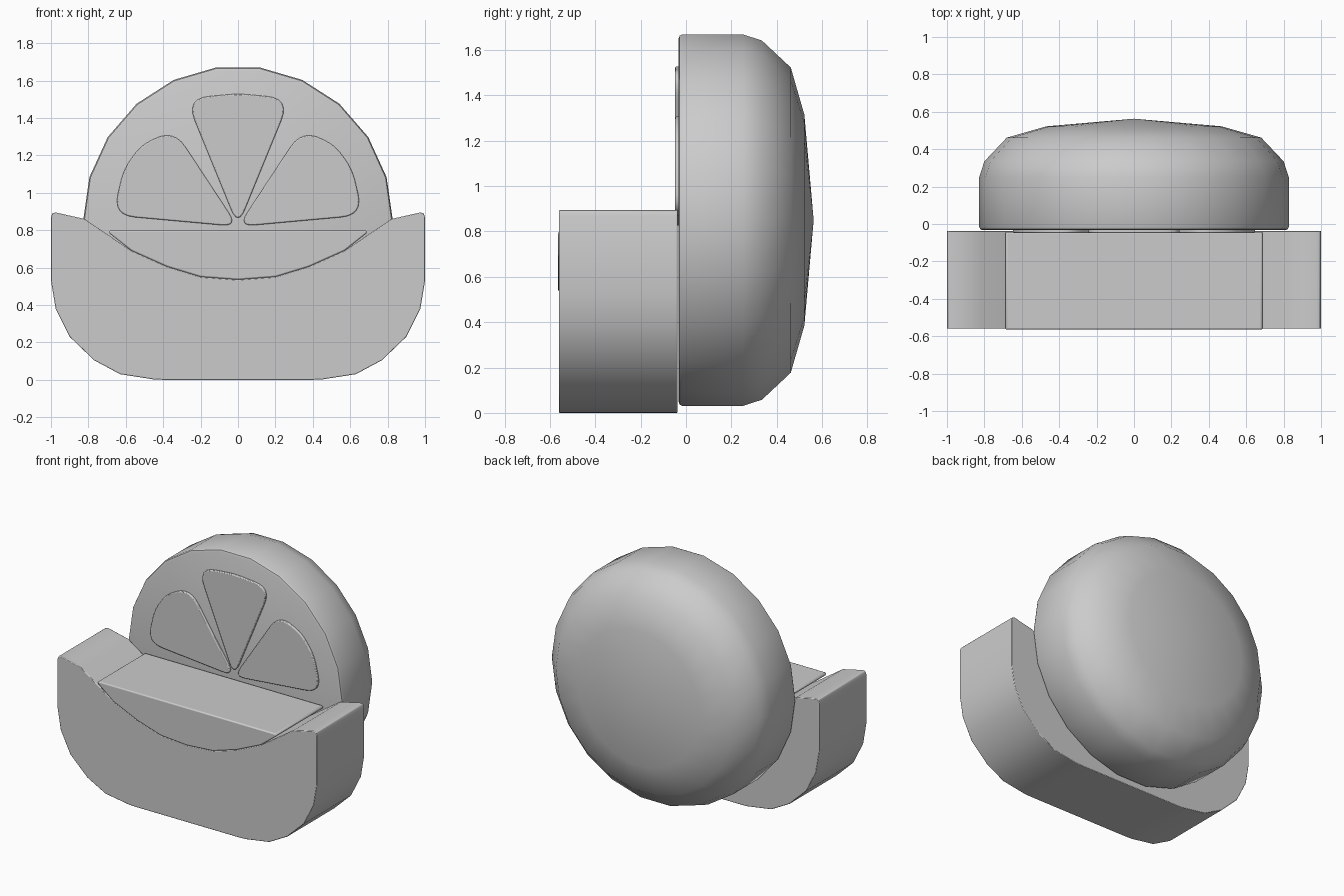
import bpy, bmesh, math
from mathutils import Vector

cube = bpy.data.objects.get("Cube")
if cube:
    bpy.data.objects.remove(cube)

grey = bpy.data.materials.new("plain grey")
grey.use_nodes = True
grey.diffuse_color = (0.6, 0.6, 0.6, 1)
grey.node_tree.nodes["Principled BSDF"].inputs["Base Color"].default_value = (0.6, 0.6, 0.6, 1)


def finish(name, bm, bevel=0.0):
    bmesh.ops.recalc_face_normals(bm, faces=bm.faces)
    mesh = bpy.data.meshes.new(name)
    bm.to_mesh(mesh)
    bm.free()
    obj = bpy.data.objects.new(name, mesh)
    bpy.context.collection.objects.link(obj)
    mesh.materials.append(grey)
    if bevel:
        mod = obj.modifiers.new("soft edges", 'BEVEL')
        mod.width = bevel
        mod.segments = 2
        mod.limit_method = 'ANGLE'
        mod.angle_limit = math.radians(50)
    bpy.ops.object.select_all(action='DESELECT')
    obj.select_set(True)
    bpy.context.view_layer.objects.active = obj
    bpy.ops.object.shade_smooth_by_angle(angle=math.radians(35))
    return obj


def extrude(name, outline, front, back, bevel):
    """Extrude an (x, z) outline from y = front to y = back."""
    bm = bmesh.new()
    face = bm.faces.new([bm.verts.new((x, front, z)) for x, z in outline])
    moved = bmesh.ops.extrude_face_region(bm, geom=[face])["geom"]
    verts = [g for g in moved if isinstance(g, bmesh.types.BMVert)]
    bmesh.ops.translate(bm, verts=verts, vec=(0, back - front, 0))
    return finish(name, bm, bevel)


def mirrored(half):
    """Close a half outline by its reflection in x = 0."""
    return half + [(-x, z) for x, z in reversed(half) if abs(x) > 1e-6]


def rounded(corners, steps=6):
    """Round each (x, z, cut) corner with a quadratic curve."""
    pts = []
    for i, (x, z, cut) in enumerate(corners):
        c = Vector((x, z))
        a = c + (Vector(corners[i - 1][:2]) - c).normalized() * cut
        b = c + (Vector(corners[(i + 1) % len(corners)][:2]) - c).normalized() * cut
        for k in range(steps + 1):
            t = k / steps
            pts.append(tuple(a * (1 - t) ** 2 + c * 2 * t * (1 - t) + b * t * t))
    return pts


# Round slice at the back, turned from a radius profile
SIDES, CENTRE = 22, 0.85
profile = [(0.808, -0.033), (0.822, -0.028), (0.828, -0.015), (0.828, 0.25),
           (0.80, 0.335), (0.68, 0.462), (0.47, 0.522)]
bm = bmesh.new()
rings = []
for r, y in profile:
    angles = [math.tau * i / SIDES for i in range(SIDES)]
    rings.append([bm.verts.new((r * math.cos(a), y, CENTRE + r * math.sin(a))) for a in angles])
pole = bm.verts.new((0, 0.563, CENTRE))
bm.faces.new(rings[0])
for i in range(SIDES):
    j = (i + 1) % SIDES
    for low, high in zip(rings, rings[1:]):
        bm.faces.new((low[i], low[j], high[j], high[i]))
    bm.faces.new((rings[-1][i], rings[-1][j], pole))
finish("round_slice", bm)

# Raised fruit segments on the slice face
middle = rounded([(0, 0.82, 0.1), (0.28, 1.505, 0.13), (0, 1.53, 0.05), (-0.28, 1.505, 0.13)])
side = rounded([(0, 0.819, 0.09), (0.67, 0.88, 0.12), (0.61, 1.13, 0.07),
                (0.52, 1.25, 0.05), (0.345, 1.343, 0.12)])
extrude("middle_segment", middle, -0.048, -0.02, 0.006)
extrude("left_segment", side, -0.048, -0.02, 0.006)
extrude("right_segment", [(-x, z) for x, z in side], -0.048, -0.02, 0.006)

# Bowl-shaped base with a scooped top
scoop = [(0, 0.535), (0.2, 0.55), (0.38, 0.605), (0.57, 0.69)]
shell = [(0.82, 0.86), (0.975, 0.895), (0.993, 0.89), (1, 0.87), (1, 0.53), (0.975, 0.38),
         (0.9, 0.23), (0.77, 0.105), (0.63, 0.03), (0.45, 0.002), (0.4, 0)]
extrude("bowl_base", mirrored(scoop + shell), -0.56, -0.037, 0.004)

# Filling resting in the scoop
filling = scoop + [(0.69, 0.785), (0.685, 0.8)]
extrude("bowl_filling", mirrored(filling), -0.564, -0.042, 0.008)
